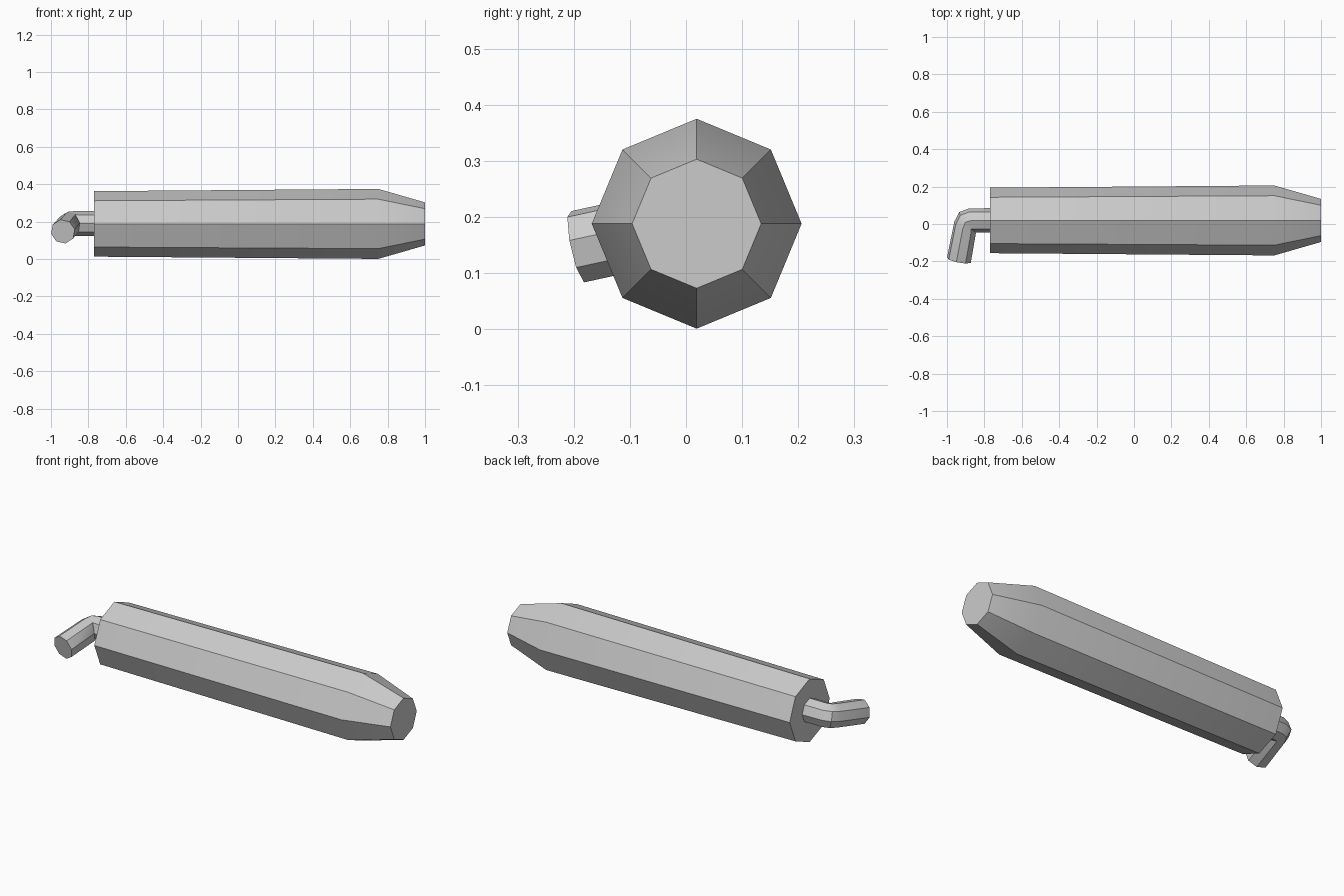
import bpy, bmesh, math
from mathutils import Vector, Quaternion

if "Cube" in bpy.data.objects:
    bpy.data.objects.remove(bpy.data.objects["Cube"])

SIDES = 8
grey = bpy.data.materials.new("neutral_grey")
grey.diffuse_color = (0.6, 0.6, 0.6, 1)
grey.use_nodes = True
grey.node_tree.nodes["Principled BSDF"].inputs["Base Color"].default_value = grey.diffuse_color


def loft(name, rings):
    """Skin octagonal rings (centre, radius, rotation) and cap both ends."""
    bm = bmesh.new()
    loops = []
    for centre, radius, rot in rings:
        loop = []
        for i in range(SIDES):
            a = math.tau * i / SIDES
            p = Vector((0, math.cos(a), math.sin(a))) * radius
            loop.append(bm.verts.new(Vector(centre) + rot @ p))
        loops.append(loop)
    for a, b in zip(loops, loops[1:]):
        for i in range(SIDES):
            j = (i + 1) % SIDES
            bm.faces.new((a[i], a[j], b[j], b[i]))
    bm.faces.new(loops[0])
    bm.faces.new(loops[-1])
    bmesh.ops.recalc_face_normals(bm, faces=bm.faces)
    mesh = bpy.data.meshes.new(name)
    bm.to_mesh(mesh)
    bm.free()
    mesh.materials.append(grey)
    obj = bpy.data.objects.new(name, mesh)
    bpy.context.collection.objects.link(obj)
    bpy.ops.object.select_all(action='DESELECT')
    obj.select_set(True)
    bpy.context.view_layer.objects.active = obj
    bpy.ops.object.shade_smooth_by_angle(angle=math.radians(30))
    return obj


straight = Quaternion()
CY, CZ = 0.019, 0.188

# Main barrel: slight flare, then a tapered nose
loft("barrel", [((x, CY, CZ), r, straight)
                for x, r in ((-0.77, 0.175), (0.75, 0.187), (1.0, 0.115))])

# Bent outlet pipe: the cross-section turns from -x towards the outlet
outlet = Vector((-0.19, -0.96, -0.21)).normalized()
turn = Vector((-1, 0, 0)).rotation_difference(outlet)
R = 0.066
path = [((-0.76, CY, 0.19), 0.0),
        ((-0.868, CY, 0.19), 0.2),
        ((-0.893, 0.012, 0.19), 0.5),
        ((-0.903, -0.018, 0.185), 0.8),
        ((-0.936, -0.193, 0.147), 1.0)]
loft("outlet_pipe", [(c, R, straight.slerp(turn, t)) for c, t in path])
